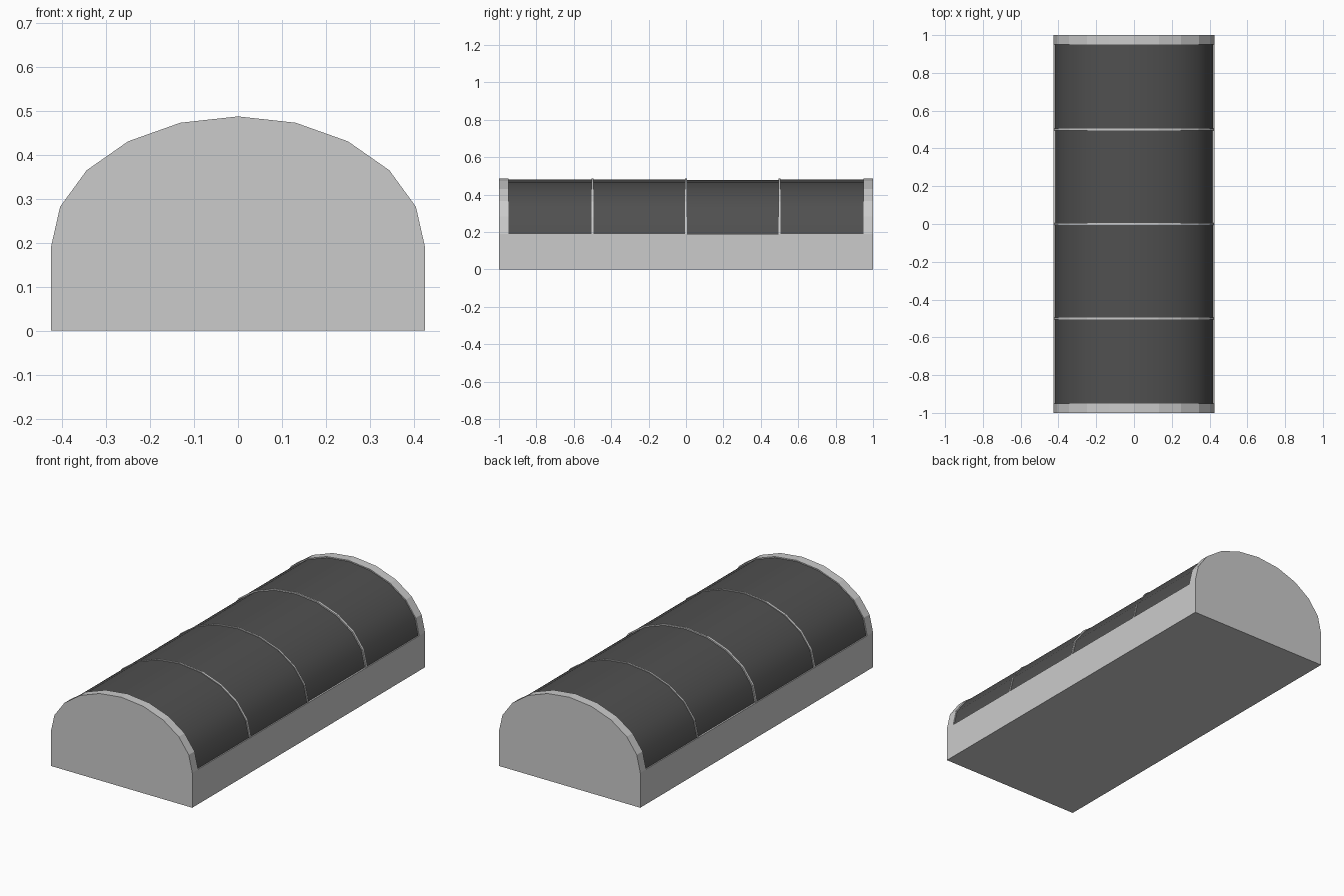
import bpy, bmesh
from math import cos, sin, pi

if "Cube" in bpy.data.objects:
    bpy.data.objects.remove(bpy.data.objects["Cube"])

HALF_W, SILL, RISE, SEGS = 0.425, 0.19, 0.297, 10

dark = bpy.data.materials.new("dark_glass")
dark.diffuse_color = (0.08, 0.08, 0.08, 1)
dark.use_nodes = True
dark.node_tree.nodes["Principled BSDF"].inputs["Base Color"].default_value = dark.diffuse_color


def arc(inset):
    """Half-ellipse points from right sill to left sill."""
    return [((HALF_W - inset) * cos(pi * i / SEGS),
             SILL + (RISE - inset) * sin(pi * i / SEGS)) for i in range(SEGS + 1)]


def extrude(name, profile, y0, y1, mat=None, smooth=False):
    """Extrude an x-z profile from y0 to y1."""
    bm = bmesh.new()
    face = bm.faces.new([bm.verts.new((x, y0, z)) for x, z in profile])
    out = bmesh.ops.extrude_face_region(bm, geom=[face])
    verts = [v for v in out["geom"] if isinstance(v, bmesh.types.BMVert)]
    bmesh.ops.translate(bm, verts=verts, vec=(0, y1 - y0, 0))
    bmesh.ops.recalc_face_normals(bm, faces=bm.faces)
    me = bpy.data.meshes.new(name)
    bm.to_mesh(me)
    bm.free()
    ob = bpy.data.objects.new(name, me)
    bpy.context.collection.objects.link(ob)
    if mat:
        me.materials.append(mat)
    if smooth:
        bpy.ops.object.select_all(action='DESELECT')
        ob.select_set(True)
        bpy.context.view_layer.objects.active = ob
        bpy.ops.object.shade_smooth_by_angle(angle=pi / 4)
    return ob


# base curb between the end walls
extrude("base", [(-HALF_W, 0), (HALF_W, 0), (HALF_W, SILL), (-HALF_W, SILL)], -0.95, 0.95)

# arched end walls
end_profile = [(-HALF_W, 0), (HALF_W, 0)] + arc(0)
extrude("front_end_wall", end_profile, -1.0, -0.95)
extrude("back_end_wall", end_profile, 0.95, 1.0)

# curved glass panels, the third sitting slightly deeper
edges = [-0.95, -0.5, 0.0, 0.5, 0.95]
for i in range(4):
    inset = 0.009 if i == 2 else 0.006
    extrude(f"glass_panel_{i + 1}", arc(inset), edges[i], edges[i + 1], dark, True)

# thin arched ribs between panels
for i, y in enumerate(edges[1:4]):
    extrude(f"rib_{i + 1}", arc(0.002), y - 0.005, y + 0.005)
